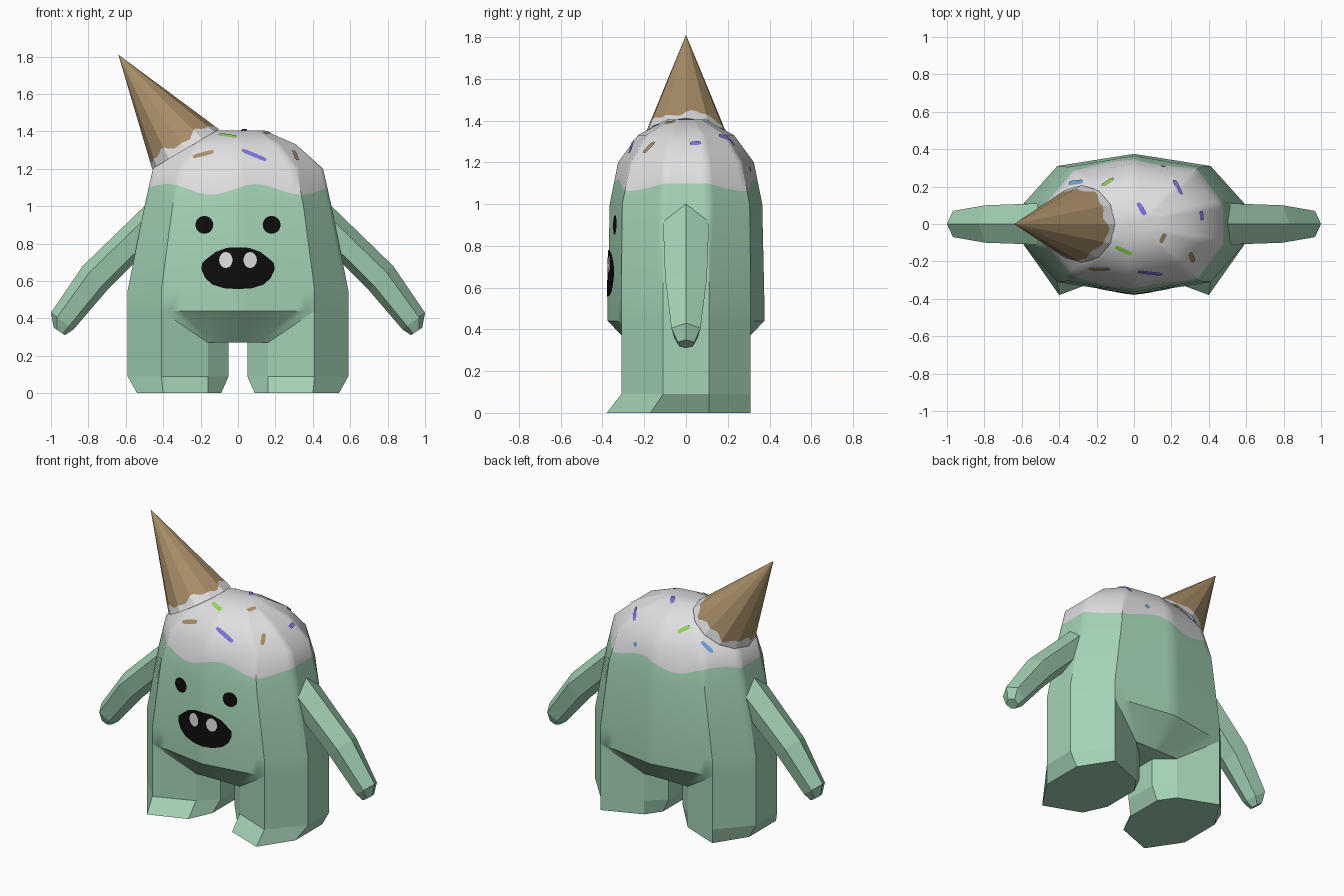
import bpy, bmesh, math
from mathutils import Vector
from mathutils.bvhtree import BVHTree

cube = bpy.data.objects.get("Cube")
if cube:
    bpy.data.objects.remove(cube)


def material(name, rgb):
    m = bpy.data.materials.new(name)
    m.use_nodes = True
    m.diffuse_color = (*rgb, 1)
    bsdf = m.node_tree.nodes["Principled BSDF"]
    bsdf.inputs["Base Color"].default_value = (*rgb, 1)
    bsdf.inputs["Roughness"].default_value = 0.8
    return m


MINT = material("mint_green", (0.37, 0.65, 0.46))
ICING = material("icing_white", (0.74, 0.73, 0.75))
WAFER = material("wafer_brown", (0.40, 0.275, 0.14))
BLACK = material("black", (0.004, 0.004, 0.004))
PURPLE = material("sprinkle_purple", (0.20, 0.18, 0.68))
LIME = material("sprinkle_lime", (0.30, 0.68, 0.10))
BLUE = material("sprinkle_blue", (0.15, 0.35, 0.68))


def finish(name, bm, mats, smooth=None):
    me = bpy.data.meshes.new(name)
    bm.to_mesh(me)
    bm.free()
    ob = bpy.data.objects.new(name, me)
    bpy.context.collection.objects.link(ob)
    for m in mats:
        me.materials.append(m)
    if smooth:
        bpy.ops.object.select_all(action='DESELECT')
        ob.select_set(True)
        bpy.context.view_layer.objects.active = ob
        bpy.ops.object.shade_smooth_by_angle(angle=math.radians(smooth))
    return ob


def loft(name, rings, mats, band_mat=None, smooth=None):
    """Skin a list of equal-length rings; band_mat gives a material per band."""
    bm = bmesh.new()
    rows = [[bm.verts.new(p) for p in r] for r in rings]
    n = len(rows[0])
    for b, (lo, hi) in enumerate(zip(rows, rows[1:])):
        for i in range(n):
            j = (i + 1) % n
            f = bm.faces.new((lo[i], lo[j], hi[j], hi[i]))
            f.material_index = band_mat[b] if band_mat else 0
    bm.faces.new(rows[0][::-1]).material_index = band_mat[0] if band_mat else 0
    bm.faces.new(rows[-1]).material_index = band_mat[-1] if band_mat else 0
    bmesh.ops.remove_doubles(bm, verts=bm.verts, dist=1e-5)
    bmesh.ops.recalc_face_normals(bm, faces=bm.faces)
    return finish(name, bm, mats, smooth)


def subdivide(corners, k):
    """Split each side of a closed polygon into k straight pieces."""
    out = []
    for i, a in enumerate(corners):
        b = corners[(i + 1) % len(corners)]
        out += [a.lerp(b, t / k) for t in range(k)]
    return out


# Body: ten-sided sections, with a wavy ring where the icing begins
def section(z, side_x, mid_x, mid_y, end_y, side_y):
    half = [(0, -end_y), (mid_x, -mid_y), (side_x, -side_y),
            (side_x, side_y), (mid_x, mid_y), (0, end_y)]
    pts = half + [(-x, y) for x, y in half[4:0:-1]]
    return subdivide([Vector((x, y, z)) for x, y in pts], 8)


shoulder = section(1.0, 0.50, 0.35, 0.305, 0.365, 0.11)
brow = section(1.2, 0.455, 0.31, 0.265, 0.325, 0.10)
wave = []
for a, b in zip(shoulder, brow):
    z = 1.09 + 0.028 * math.sin(4 * math.pi * (a.x + 0.025))
    wave.append(a.lerp(b, (z - 1.0) / 0.2))
body = loft("body", [
    section(0.27, 0.16, 0.16, 0.21, 0.21, 0.05),
    section(0.44, 0.59, 0.41, 0.31, 0.375, 0.11),
    section(0.55, 0.59, 0.41, 0.31, 0.375, 0.11),
    shoulder, wave, brow,
    section(1.33, 0.31, 0.215, 0.19, 0.23, 0.08),
    section(1.405, 0.14, 0.10, 0.075, 0.09, 0.035),
], [MINT, ICING], [0, 0, 0, 0, 1, 1, 1], smooth=38)
tree = BVHTree.FromPolygons([v.co.copy() for v in body.data.vertices],
                            [list(p.vertices) for p in body.data.polygons])

# Legs and arms, mirrored
LEG = [(0.05, -0.11), (0.16, -0.21), (0.41, -0.31), (0.59, -0.11),
       (0.59, 0.11), (0.41, 0.31), (0.16, 0.21), (0.05, 0.11)]
SOLE = [(0.09, -0.14), (0.16, -0.29), (0.40, -0.38), (0.54, -0.17),
        (0.54, 0.11), (0.41, 0.31), (0.16, 0.21), (0.09, 0.11)]
# Arm sections: ridge point, underside point (x, z) and half width
ARM = [((0.40, 1.03), (0.46, 0.74), 0.10), ((0.50, 1.0), (0.56, 0.69), 0.11),
       ((0.83, 0.68), (0.70, 0.55), 0.10), ((1.0, 0.43), (0.88, 0.34), 0.07),
       ((0.985, 0.35), (0.925, 0.31), 0.04)]


def arm_ring(top, bottom, w, s):
    shape = [(0, 0), (w, 0.27), (w * 0.8, 0.8), (0, 1), (-w * 0.8, 0.8), (-w, 0.27)]
    return [(s * (top[0] + (bottom[0] - top[0]) * t), y,
             top[1] + (bottom[1] - top[1]) * t) for y, t in shape]


for side, s in (("left", 1), ("right", -1)):
    loft(side + "_leg", [[(s * x, y, z) for x, y in outline] for z, outline in
                         ((0, SOLE), (0.09, LEG), (0.44, LEG))], [MINT])
    loft(side + "_arm", [arm_ring(*a, s) for a in ARM], [MINT])

# Tilted wafer cone with an icing rim
tip, base = Vector((-0.64, 0, 1.81)), Vector((-0.28, 0, 1.305))
u = Vector((0.86, 0, 0.51)).normalized()
v = Vector((0, 1, 0))
rim = subdivide([base + 0.208 * (u * math.cos(a) + v * math.sin(a))
                 for a in (math.tau * i / 12 for i in range(12))], 4)
edge = [p.lerp(tip, 0.075 + 0.025 * math.sin(math.tau * 5 * i / 48)
               + 0.015 * math.sin(math.tau * 11 * i / 48)) for i, p in enumerate(rim)]
point = [p.lerp(tip, 0.998) for p in rim]
loft("wafer_cone", [rim, edge, point], [ICING, WAFER], [0, 1])


# Face plates laid on the front of the body
def plate(name, centre, outline, mat, lift):
    bm = bmesh.new()

    def on_front(x, z):
        hit = tree.ray_cast(Vector((x, -2, z)), Vector((0, 1, 0)))[0]
        return bm.verts.new(hit + Vector((0, -lift, 0)))
    mid = on_front(*centre)
    ring = [on_front(*p) for p in outline]
    for i, a in enumerate(ring):
        f = bm.faces.new((mid, a, ring[(i + 1) % len(ring)]))
        f.normal_update()
        if f.normal.y > 0:
            f.normal_flip()
    finish(name, bm, [mat])


def oval(cx, cz, rx, rz, n=16):
    return [(cx + rx * math.cos(math.tau * i / n), cz + rz * math.sin(math.tau * i / n))
            for i in range(n)]


lips = [(0, 0.78), (0.06, 0.777), (0.12, 0.755), (0.165, 0.72), (0.193, 0.695),
        (0.195, 0.66), (0.175, 0.615), (0.135, 0.58), (0.07, 0.56), (0, 0.557)]
plate("mouth", (0, 0.67), lips + [(-x, z) for x, z in lips[-2:0:-1]], BLACK, 0.004)
for side, s in (("left", 1), ("right", -1)):
    plate(side + "_eye", (s * 0.18, 0.9), oval(s * 0.18, 0.9, 0.048, 0.048), BLACK, 0.004)
    plate(side + "_tooth", (s * 0.065, 0.712), oval(s * 0.065, 0.712, 0.036, 0.043), ICING, 0.008)

# Sprinkles: thin strips draped on the icing, from (x, y) to (x, y)
SPRINKLES = [
    (PURPLE, 0.02, -0.25, 0.15, -0.265), (PURPLE, 0.02, 0.11, 0.06, 0.05),
    (PURPLE, 0.215, 0.23, 0.25, 0.155), (PURPLE, 0.355, 0.07, 0.36, 0.02),
    (WAFER, -0.24, -0.235, -0.13, -0.235), (WAFER, 0.295, -0.15, 0.315, -0.20),
    (WAFER, 0.165, -0.05, 0.14, -0.10), (LIME, -0.10, -0.12, -0.01, -0.16),
    (LIME, -0.17, 0.20, -0.11, 0.24), (BLUE, -0.345, 0.215, -0.27, 0.225),
    (BLUE, 0.145, 0.303, 0.165, 0.303)]
for k, (mat, x0, y0, x1, y1) in enumerate(SPRINKLES):
    bm = bmesh.new()
    a, b = Vector((x0, y0, 3)), Vector((x1, y1, 3))
    hits = [tree.ray_cast(a.lerp(b, t / 6), Vector((0, 0, -1)))[:2] for t in range(7)]
    along = (hits[-1][0] - hits[0][0]).normalized()
    prev = None
    for i, (p, n) in enumerate(hits):
        w = 0.008 if i in (0, 6) else 0.013
        across = n.cross(along).normalized() * w
        row = [bm.verts.new(p + n * 0.006 + across * q) for q in (-1, 1)]
        if prev:
            f = bm.faces.new((prev[0], row[0], row[1], prev[1]))
            f.normal_update()
            if f.normal.dot(n) < 0:
                f.normal_flip()
        prev = row
    finish("sprinkle_%02d" % (k + 1), bm, [mat])
